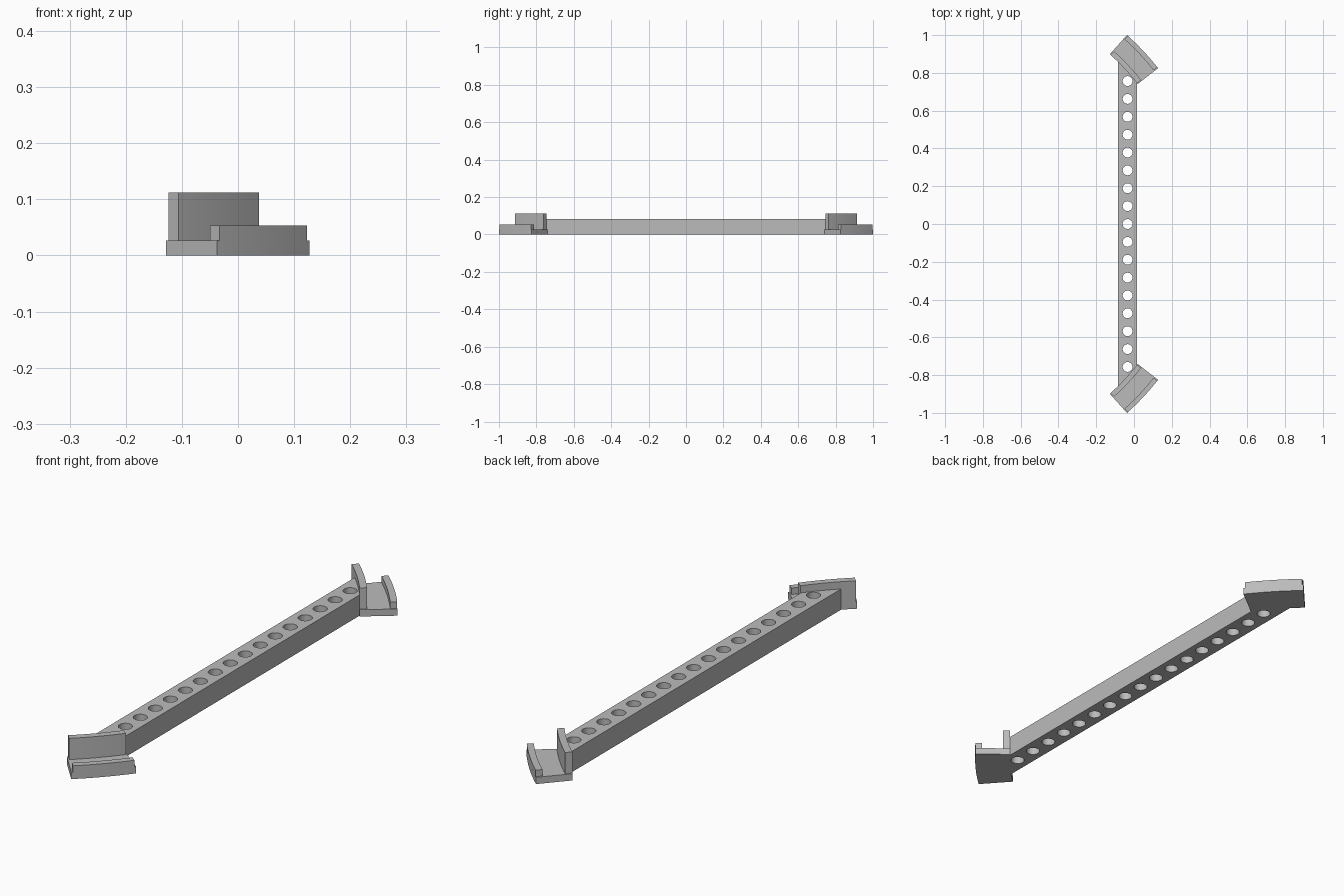
import bpy, bmesh, math

cube = bpy.data.objects.get("Cube")
if cube:
    bpy.data.objects.remove(cube, do_unlink=True)

# Single grey material
grey = bpy.data.materials.new("plain_grey")
grey.use_nodes = True
GREY = (0.5, 0.5, 0.5, 1)
grey.diffuse_color = GREY
grey.node_tree.nodes["Principled BSDF"].inputs["Base Color"].default_value = GREY

ARC_X = -0.9315              # shared centre of the curved end brackets
R_IN, R_OUT = 1.2055, 1.342
FLOOR = 0.027


def prism(name, outline, z0, z1):
    """Extrude a closed flat outline from z0 to z1."""
    bm = bmesh.new()
    face = bm.faces.new([bm.verts.new((x, y, z0)) for x, y in outline])
    top = bmesh.ops.extrude_face_region(bm, geom=[face])["geom"]
    moved = [v for v in top if isinstance(v, bmesh.types.BMVert)]
    bmesh.ops.translate(bm, verts=moved, vec=(0, 0, z1 - z0))
    bmesh.ops.recalc_face_normals(bm, faces=bm.faces)
    mesh = bpy.data.meshes.new(name)
    bm.to_mesh(mesh)
    bm.free()
    obj = bpy.data.objects.new(name, mesh)
    bpy.context.collection.objects.link(obj)
    mesh.materials.append(grey)
    return obj


def sector(r0, r1, a0, a1, side, steps=10):
    """Outline of a ring segment, mirrored in y by side."""
    angles = [math.radians(a0 + (a1 - a0) * i / steps) for i in range(steps + 1)]
    path = [(r1, a) for a in angles] + [(r0, a) for a in reversed(angles)]
    return [(ARC_X + r * math.cos(a), side * r * math.sin(a)) for r, a in path]


# Curved brackets: floor, tall inner wall, low outer lip
for side, end in ((-1, "front"), (1, "back")):
    prism(end + "_bracket_floor", sector(R_IN, R_OUT, 37.93, 48.2, side), 0, FLOOR)
    prism(end + "_bracket_wall",
          sector(R_IN, R_IN + 0.027, 38.18, 47.95, side), FLOOR, 0.112)
    prism(end + "_bracket_lip",
          sector(R_OUT - 0.0255, R_OUT, 38.18, 47.95, side), FLOOR, 0.053)

# Long bar whose ends follow the bracket walls
xs = [-0.085 + 0.1 * i / 8 for i in range(9)]
back_end = [(x, math.sqrt((R_IN + 0.0005) ** 2 - (x - ARC_X) ** 2)) for x in xs]
bar = prism("perforated_bar", back_end + [(x, -y) for x, y in reversed(back_end)], 0, 0.083)

# Row of round holes through the bar
bm = bmesh.new()
for i in range(-8, 9):
    made = bmesh.ops.create_cone(bm, cap_ends=True, segments=32,
                                 radius1=0.026, radius2=0.026, depth=0.3)
    bmesh.ops.translate(bm, verts=made["verts"], vec=(-0.034, i * 0.0946, 0.04))
cut_mesh = bpy.data.meshes.new("hole_cutter")
bm.to_mesh(cut_mesh)
bm.free()
cut_mesh.materials.append(grey)
cutter = bpy.data.objects.new("hole_cutter", cut_mesh)
cutter.hide_render = True
bpy.context.collection.objects.link(cutter)

holes = bar.modifiers.new("holes", "BOOLEAN")
holes.operation = "DIFFERENCE"
holes.solver = "EXACT"
holes.object = cutter
bpy.ops.object.select_all(action="DESELECT")
bpy.context.view_layer.objects.active = bar
bar.select_set(True)
bpy.ops.object.modifier_apply(modifier=holes.name)
bpy.data.objects.remove(cutter, do_unlink=True)

# Smooth the curved walls while keeping the edges crisp
for obj in bpy.context.collection.objects:
    obj.select_set(obj.type == "MESH" and grey.name in obj.data.materials)
bpy.ops.object.shade_smooth_by_angle(angle=math.radians(30))
